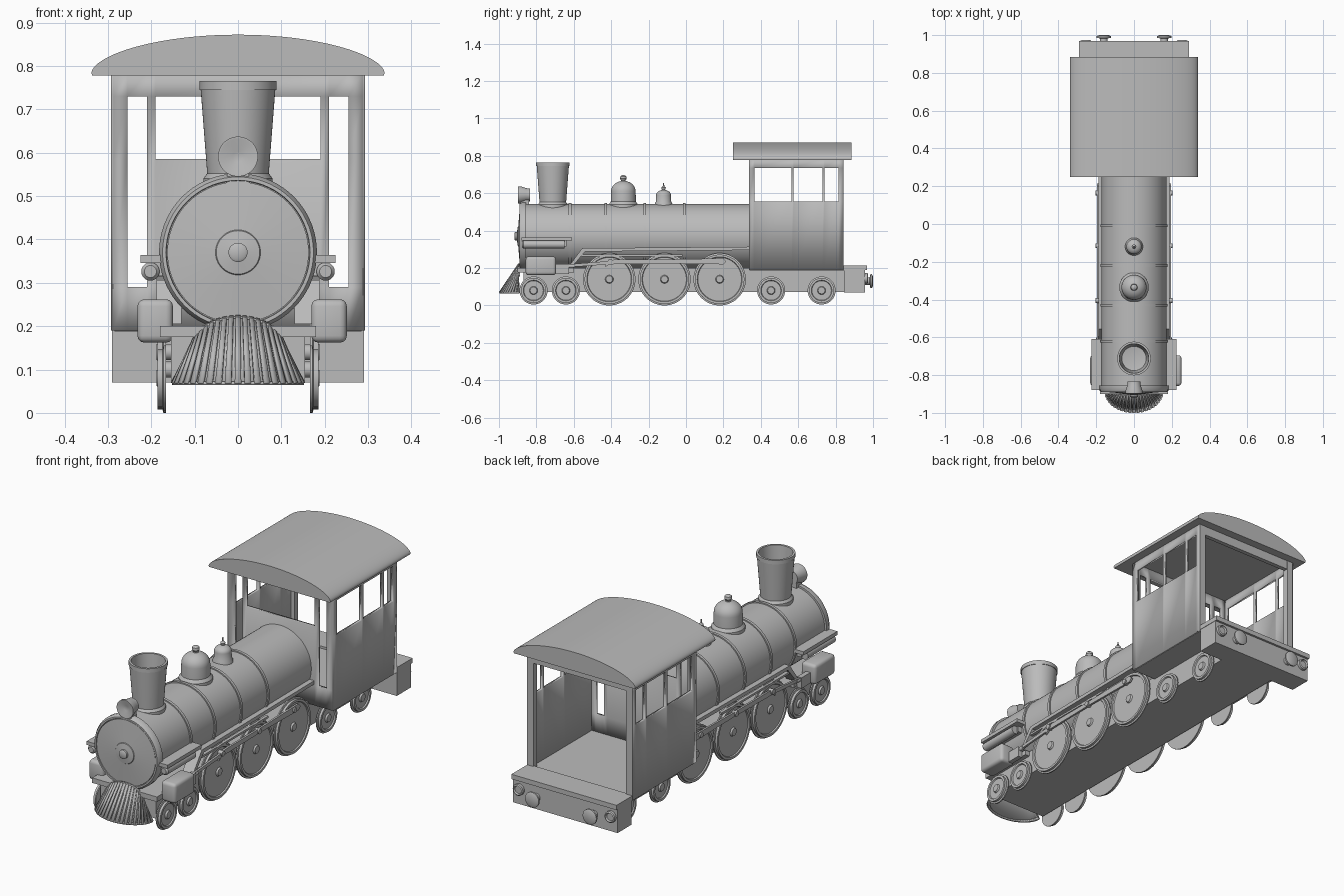
import bpy, bmesh, math
from mathutils import Vector

if "Cube" in bpy.data.objects:
    bpy.data.objects.remove(bpy.data.objects["Cube"])

grey = bpy.data.materials.new("plain grey")
grey.diffuse_color = (0.5, 0.5, 0.5, 1)
grey.use_nodes = True
grey.node_tree.nodes["Principled BSDF"].inputs["Base Color"].default_value = grey.diffuse_color


def finish(name, bm, angle=35):
    bmesh.ops.remove_doubles(bm, verts=bm.verts, dist=1e-5)
    bmesh.ops.recalc_face_normals(bm, faces=bm.faces)
    me = bpy.data.meshes.new(name)
    bm.to_mesh(me)
    bm.free()
    for p in me.polygons:
        p.use_smooth = True
    me.set_sharp_from_angle(angle=math.radians(angle))
    me.materials.append(grey)
    ob = bpy.data.objects.new(name, me)
    bpy.context.collection.objects.link(ob)
    return ob


def box(name, x, y, z, bevel=0):
    bm = bmesh.new()
    bmesh.ops.create_cube(bm, size=1)
    for v in bm.verts:
        v.co = [a + (b - a) * (c + 0.5) for (a, b), c in zip((x, y, z), v.co)]
    if bevel:
        bmesh.ops.bevel(bm, geom=bm.edges[:], offset=bevel, segments=3, profile=0.5, affect='EDGES')
    return finish(name, bm)


def lathe(name, profile, centre, axis, sign=1, n=56):
    """Spin (radius, height) points round an axis through centre."""
    bm = bmesh.new()
    rings = []
    for r, h in profile:
        ring = []
        for i in range(n):
            a = 2 * math.pi * i / n
            c, s = r * math.cos(a), r * math.sin(a)
            p = {'x': (sign * h, c, s), 'y': (c, sign * h, s), 'z': (c, s, sign * h)}[axis]
            ring.append(bm.verts.new(Vector(p) + Vector(centre)))
        rings.append(ring)
    for a, b in zip(rings, rings[1:]):
        for i in range(n):
            bm.faces.new((a[i], a[(i + 1) % n], b[(i + 1) % n], b[i]))
    bmesh.ops.remove_doubles(bm, verts=bm.verts, dist=1e-5)
    return finish(name, bm)


def rod(name, r, h0, h1, centre, axis, sign=1, n=32):
    return lathe(name, [(0, h0), (r, h0), (r, h1), (0, h1)], centre, axis, sign, n)


def extrude(name, outline, axis, a, b):
    """Extrude a flat outline: (y, z) along x or (x, z) along y."""
    bm = bmesh.new()
    f = bm.faces.new([bm.verts.new((a, u, v) if axis == 'x' else (u, a, v)) for u, v in outline])
    new = bmesh.ops.extrude_face_region(bm, geom=[f])['geom']
    step = (b - a, 0, 0) if axis == 'x' else (0, b - a, 0)
    bmesh.ops.translate(bm, vec=step, verts=[g for g in new if isinstance(g, bmesh.types.BMVert)])
    return finish(name, bm)


def wall(name, us, zs, holes, axis, at, thick):
    """Panel of grid cells with the (column, row) holes left open."""
    bm = bmesh.new()
    for i in range(len(us) - 1):
        for j in range(len(zs) - 1):
            if (i, j) in holes:
                continue
            pts = [(us[i], zs[j]), (us[i + 1], zs[j]), (us[i + 1], zs[j + 1]), (us[i], zs[j + 1])]
            bm.faces.new([bm.verts.new((at, u, z) if axis == 'x' else (u, at, z)) for u, z in pts])
    ob = finish(name, bm)
    m = ob.modifiers.new("thickness", 'SOLIDIFY')
    m.thickness, m.offset = thick, 0
    return ob


# boiler, bands and smokebox door
B = (0, 0, 0.37)
rod("boiler", 0.172, -0.88, 0.345, B, 'y', n=72)
for y in (-0.62, -0.43, -0.22, -0.01):
    lathe("boiler_band", [(0.17, y - .007), (0.178, y - .007), (0.178, y + .007), (0.17, y + .007)], B, 'y', n=72)
lathe("smokebox_rim", [(0.17, -.855), (0.182, -.855), (0.182, -.875), (0.174, -.89),
                       (0.166, -.89), (0.164, -.875)], B, 'y', n=72)
lathe("smokebox_door", [(0.163, -.875), (0.163, -.888), (0.052, -.897), (0.05, -.9), (0.022, -.904),
                        (0.022, -.914), (0.016, -.918), (0, -.918)], B, 'y', n=72)

# smokestack, headlamp and domes
lathe("smokestack", [(0.08, .515), (0.08, .54), (0.071, .552), (0.086, .745), (0.089, .745), (0.089, .765),
                     (0.078, .765), (0.064, .56), (0, .55)], (0, -0.712, 0), 'z')
lathe("headlamp", [(0, -.835), (0.034, -.835), (0.036, -.855), (0.046, -.885), (0.046, -.897), (0.041, -.897),
                   (0.012, -.885), (0, -.885)], (0, 0, 0.591), 'y')
box("headlamp_bracket", (-.025, .025), (-.885, -.84), (.53, .565))


def dome_curve(r, z, h):
    return [(r * math.cos(t * math.pi / 16), z + h * math.sin(t * math.pi / 16)) for t in range(8)]


lathe("large_dome", [(0.078, .515), (0.078, .54), (0.067, .555)] + dome_curve(0.066, .61, .056)
      + [(0.012, .668), (0.018, .678), (0.016, .69), (0.008, .696), (0, .697)], (0, -0.335, 0), 'z')
lathe("small_dome", [(0.047, .52), (0.047, .545), (0.041, .555)] + dome_curve(0.04, .59, .028)
      + [(0.01, .62), (0.012, .63), (0.004, .638), (0.003, .655), (0, .656)], (0, -0.12, 0), 'z')

# frame, front beam and running gear
box("frame", (-.155, .155), (-.87, .86), (.073, .2))
box("front_beam", (-.18, .18), (-.9, -.6), (.175, .2))
for s in (-1, 1):
    for y, r in ((-.815, .075), (-.642, .075), (.455, .075), (.725, .075), (-.41, .14), (-.115, .14), (.18, .14)):
        q = r - 0.008
        lathe("wheel", [(0, .166), (r, .166), (r, .172), (q, .174), (q, .186), (q - .012, .186), (q - .015, .18),
                        (.022, .18), (.018, .188), (0, .188)], (0, y, r if r > .1 else r + .005), 'x', s)
        rod("axle", .018, .14, .175, (0, y, r if r > .1 else .1), 'x', s)
    # coupling rod, main rod and crank pins
    x0, x1 = sorted((s * .187, s * .197))
    extrude("coupling_rod", [(-.43, .205), (-.41, .22), (-.1, .224), (.2, .22), (.215, .235), (.2, .252),
                             (-.1, .246), (-.38, .246), (-.43, .235)], 'x', x0, x1)
    extrude("main_rod", [(-.69, .2), (-.38, .222), (-.38, .24), (-.69, .215)], 'x', x0, x1)
    for y in (-.405, -.115, .165):
        rod("crank_pin", .013, .175, .204, (0, y, .235), 'x', s)
    # steam cylinder block sits a little further out on the right
    cx = .21 if s > 0 else -.191
    box("steam_cylinder", (cx - .041, cx + .041), (-.857, -.695), (.162, .262), .016)
    rod("piston_rod", .009, -.7, -.6, (s * .192, 0, .21), 'y')
    box("crosshead", (s * .192 - .012, s * .192 + .012), (-.7, -.625), (.168, .222))
    # running board sloping down at the front
    x0, x1 = sorted((s * .13, s * .188))
    extrude("running_board", [(-.63, .205), (-.61, .205), (-.54, .288), (.34, .296), (.34, .314),
                              (-.555, .306)], 'x', x0, x1)
    box("board_edge", (s * .176 - .008, s * .176 + .008), (-.56, -.02), (.262, .272))
    # side tank with its shelf
    rod("side_tank", .021, -.87, -.65, (s * .202, 0, .326), 'y')
    lathe("tank_cap", [(0, -.878), (.014, -.878), (.021, -.87), (.021, -.865)], (s * .202, 0, .326), 'y')
    box("tank_shelf", (min(s * .15, s * .225), max(s * .15, s * .225)), (-.88, -.61), (.346, .364))
    box("tank_bracket", (s * .18 - .012, s * .18 + .012), (-.86, -.64), (.316, .348))

# cowcatcher: slats from a low half ellipse up to a small arch
def low(t, k=1):
    return Vector((.152 * k * math.sin(t), -.89 - .108 * k * math.cos(t), .068))


def high(t, k=1):
    return Vector((.104 * k * math.sin(t), -.893, .155 + .068 * k * math.cos(t)))


def strip(name, curves, ts, thick):
    """Surface between two curves, given thickness."""
    bm = bmesh.new()
    pts = [[bm.verts.new(c(t)) for c in curves] for t in ts]
    for p, q in zip(pts, pts[1:]):
        bm.faces.new((p[0], q[0], q[1], p[1]))
    ob = finish(name, bm)
    m = ob.modifiers.new("thickness", 'SOLIDIFY')
    m.thickness, m.offset = thick, 0


arc = [math.radians(-90 + 180 * i / 32) for i in range(33)]
strip("cowcatcher_back", (lambda t: low(t, .93), lambda t: high(t, .92)), arc, .004)
for i in range(21):
    t = math.radians(-86 + 172 * i / 20)
    strip("cowcatcher_slat", (low, high), (t - .05, t + .05), .008)
strip("cowcatcher_foot", (low, lambda t: low(t, .9)), arc, .008)
strip("cowcatcher_arch", (high, lambda t: high(t, .92)), arc, .012)

# cab walls with window openings, open at the rear
W = .288
wall("cab_front", [-W, -.255, -.21, -.19, .19, .21, .255, W], [.19, .29, .585, .73, .785],
     {(1, 1), (1, 2), (5, 1), (5, 2), (3, 2)}, 'y', .344, .016)
for s in (-1, 1):
    wall("cab_side", [.337, .365, .565, .575, .73, .74, .815, .842], [.19, .557, .735, .785],
         {(1, 1), (3, 1), (5, 1)}, 'x', s * (W - .003), .016)
    box("rear_post", (min(s * .258, s * .292), max(s * .258, s * .292)), (.815, .843), (.19, .785))
box("rear_lintel", (-.29, .29), (.82, .842), (.732, .785))
box("cab_floor", (-.285, .285), (.34, .845), (.188, .203))

# curved cab roof
top = [(.338 * math.cos(math.pi * i / 40), .784 + .088 * math.sin(math.pi * i / 40) ** 1.15) for i in range(41)]
extrude("cab_roof", [(-.336, .778)] + [(.336, .778)] + top, 'y', .25, .885)

# rear deck, beam, buffers and lamps
box("rear_deck", (-.292, .292), (.835, .968), (.19, .214))
box("rear_beam", (-.29, .29), (.845, .957), (.07, .19))
for s in (-1, 1):
    lathe("buffer", [(.02, .95), (.02, .982), (.038, .986), (.038, .994), (.025, 1), (0, 1)],
          (s * .16, 0, .13), 'y')
    lathe("rear_lamp", [(.028, .95), (.028, .97), (.022, .974), (.018, .966), (0, .966)],
          (s * .255, 0, .145), 'y')
